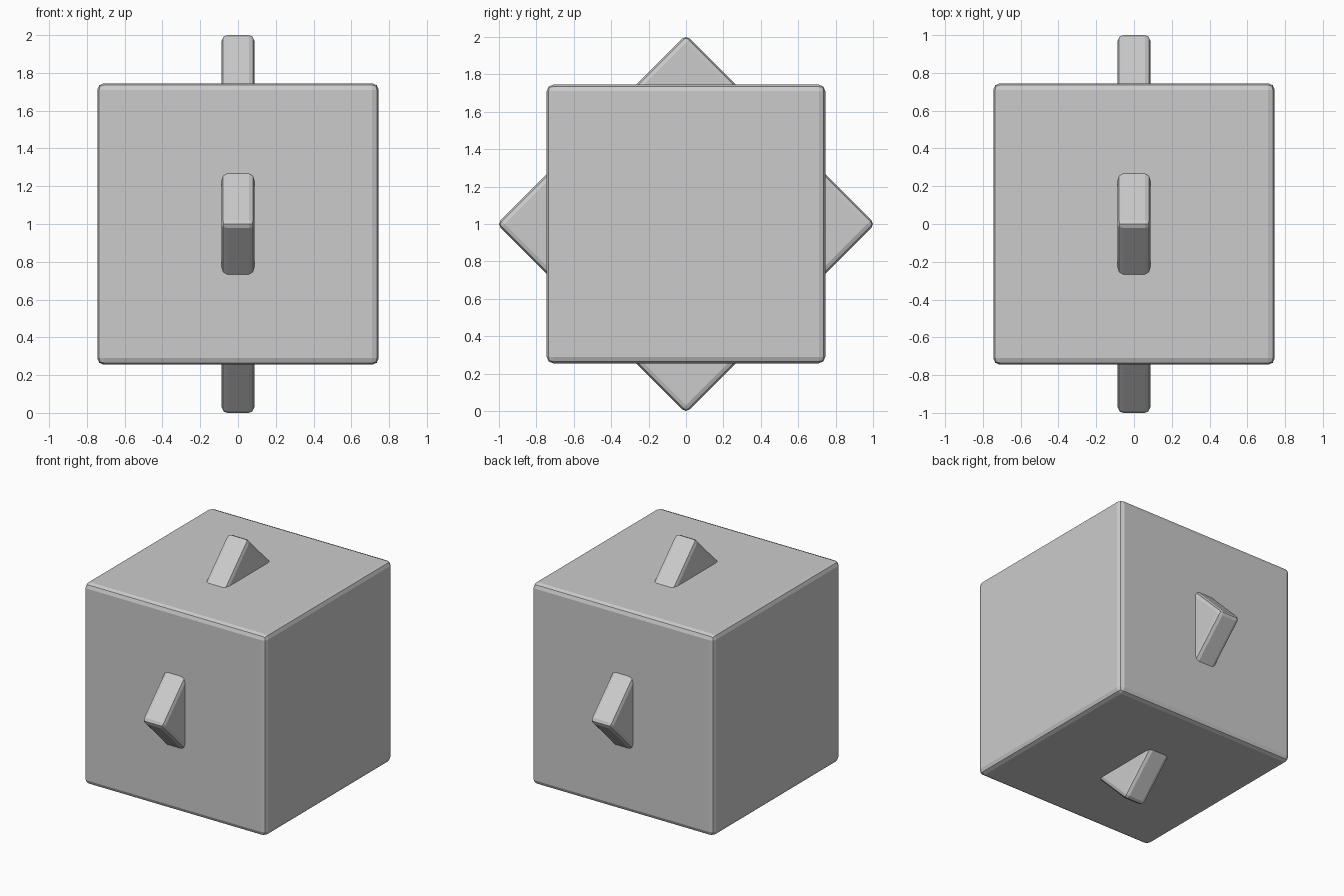
import bpy
from math import pi

if "Cube" in bpy.data.objects:
    bpy.data.objects.remove(bpy.data.objects["Cube"])


def bevelled_box(name, size, bevel, tilt=0.0):
    bpy.ops.mesh.primitive_cube_add(size=1, location=(0, 0, 1))
    ob = bpy.context.object
    ob.name = name
    ob.scale = size
    bpy.ops.object.transform_apply(location=False, rotation=False, scale=True)
    ob.rotation_euler.x = tilt
    mod = ob.modifiers.new("edge_bevel", 'BEVEL')
    mod.width = bevel
    mod.segments = 2
    return ob


# main cube
bevelled_box("cube_body", (1.49, 1.49, 1.49), 0.035)

# thin square plate turned on its corner, poking through four sides
bevelled_box("diagonal_plate", (0.175, 1.431, 1.431), 0.03, pi / 4)
